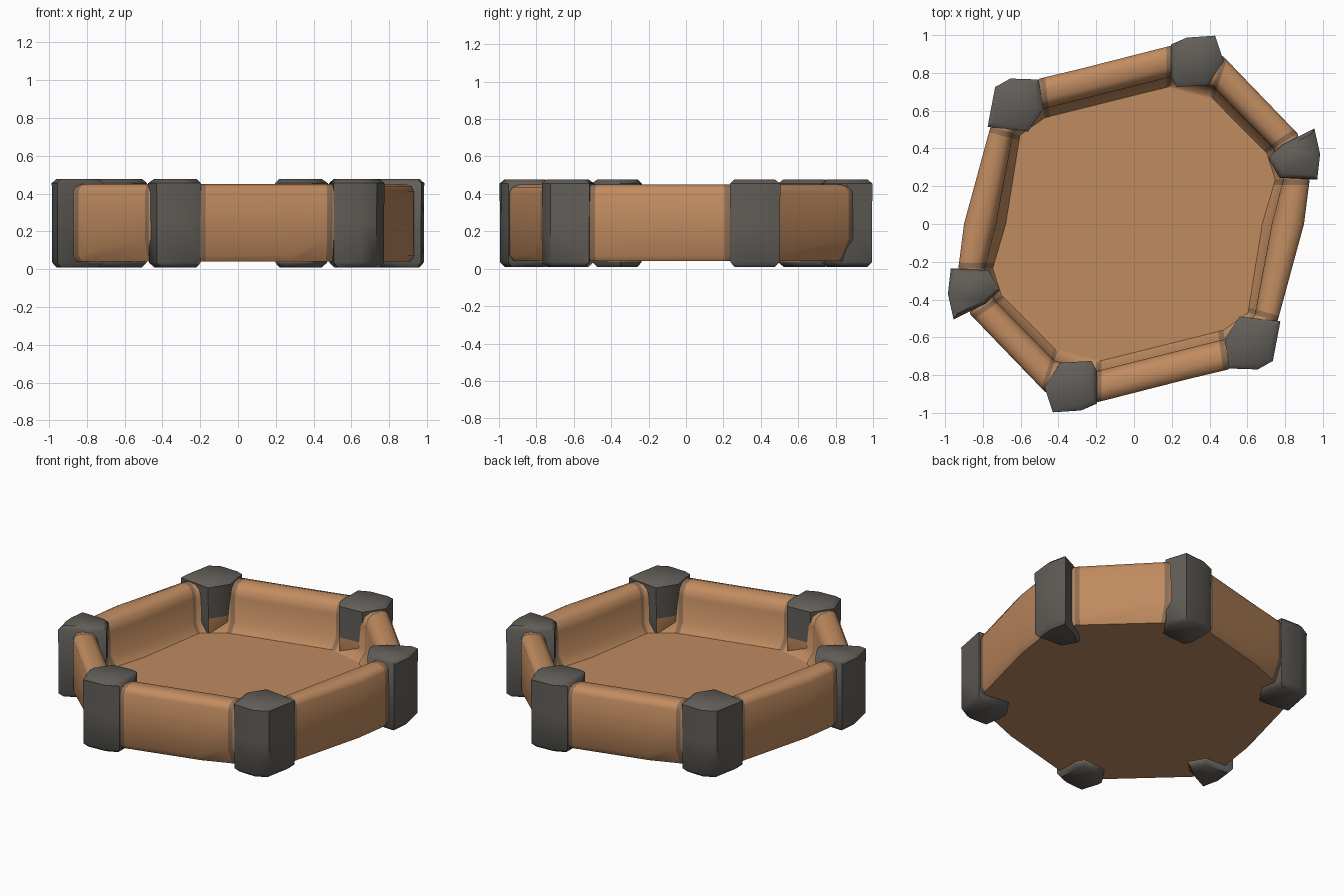
import bpy, bmesh, math
from mathutils import Vector

cube = bpy.data.objects.get("Cube")
if cube:
    bpy.data.objects.remove(cube, do_unlink=True)


def material(name, rgb):
    m = bpy.data.materials.new(name)
    m.use_nodes = True
    m.diffuse_color = (*rgb, 1)
    m.node_tree.nodes["Principled BSDF"].inputs["Base Color"].default_value = (*rgb, 1)
    return m


TAN = material("tan clay", (0.53, 0.26, 0.117))
GREY = material("charcoal", (0.122, 0.113, 0.1))
BLEND = material("dusty brown", (0.27, 0.155, 0.088))


def finish(bm, name, mats, angle):
    bmesh.ops.recalc_face_normals(bm, faces=bm.faces)
    mesh = bpy.data.meshes.new(name)
    bm.to_mesh(mesh)
    bm.free()
    obj = bpy.data.objects.new(name, mesh)
    bpy.context.collection.objects.link(obj)
    for m in mats:
        mesh.materials.append(m)
    bpy.ops.object.select_all(action='DESELECT')
    obj.select_set(True)
    bpy.context.view_layer.objects.active = obj
    bpy.ops.object.shade_smooth_by_angle(angle=math.radians(angle))
    return obj


def bridge(bm, a, b):
    n = len(a)
    return [bm.faces.new((a[k], a[(k + 1) % n], b[(k + 1) % n], b[k])) for k in range(n)]


# Wall spans for half the ring: outer x, y, inner x, y, lower chamfer height
SPANS = [
    [(-.20, -.945, -.20, -.78, .07), (.29, -.82, .28, -.66, .08), (.50, -.77, .48, -.61, .17)],
    [(.76, -.515, .64, -.48, .07), (.90, 0, .73, 0, .07), (.93, .235, .79, .235, .07)],
    [(.865, .48, .74, .40, .07), (.47, .89, .42, .725, .16)],
]


def tray():
    stations, dusty = [], set()
    for sign in (1, -1):
        for span in SPANS:
            pts = [Vector((sign * a, sign * b, sign * c, sign * d, h)[:4]) for a, b, c, d, h in span]
            chamfer = [s[4] for s in span]

            # narrow dusty strip at each end of the wall
            def near(i, j):
                t = 0.03 / (pts[j] - pts[i]).xy.length
                return pts[i].lerp(pts[j], t), chamfer[i] + t * (chamfer[j] - chamfer[i])
            row = list(zip(pts, chamfer))
            row.insert(1, near(0, 1))
            row.insert(len(row) - 1, near(-1, -2))
            dusty.update((len(stations), len(stations) + len(row) - 2))
            stations += row

    # rounded wall section: (share of the way inward, height)
    bm = bmesh.new()
    loops = []
    for p, h in stations:
        outer, inner = Vector((p[0], p[1])), Vector((p[2], p[3]))
        section = [(.35 * h / .17, .04), (0, h), (0, .41), (.1, .437), (.35, .45),
                   (.7, .445), (.92, .42), (1, .37), (1.02, .21), (1.3, .155)]
        loops.append([bm.verts.new((*outer.lerp(inner, s), z)) for s, z in section])
    rings = list(zip(*loops))
    for a, b in zip(rings, rings[1:]):
        for k, face in enumerate(bridge(bm, a, b)):
            face.material_index = 1 if k in dusty else 0
    bm.faces.new(rings[0])    # underside
    bm.faces.new(rings[-1])   # floor
    finish(bm, "tray", [TAN, BLEND], 50)


# Footprints of three corner posts; the other three are half-turn copies
POSTS = {
    "front": [(-.475, -.86), (-.39, -.735), (-.225, -.725), (-.195, -.78),
              (-.195, -.95), (-.28, -.987), (-.43, -.997)],
    "front_left": [(.48, -.61), (.56, -.49), (.775, -.515), (.735, -.725),
                   (.655, -.77), (.505, -.765)],
    "left": [(.71, .35), (.785, .42), (.955, .505), (.985, .37), (.97, .235), (.77, .245)],
}
OPPOSITE = {"front": "back", "front_left": "back_right", "left": "right"}


def corner_post(name, outline):
    bm = bmesh.new()
    pts = [Vector(p) for p in outline]
    mid = sum(pts, Vector((0, 0))) / len(pts)
    rings = []
    for z, s in ((.01, .8), (.035, .98), (.25, .98), (.455, 1), (.477, .8)):
        rings.append([bm.verts.new((*mid.lerp(p, s), z)) for p in pts])
    for level, (a, b) in enumerate(zip(rings, rings[1:])):
        for face in bridge(bm, a, b):
            # lower part facing the bowl blends into the floor
            c = face.calc_center_median().xy
            inward = (c - mid).normalized().dot(mid.normalized()) < -.6
            face.material_index = 1 if level == 1 and inward else 0
    bm.faces.new(rings[0])
    bm.faces.new(rings[-1])
    finish(bm, name, [GREY, TAN], 48)


tray()
for side, outline in POSTS.items():
    corner_post(side + "_corner_post", outline)
    corner_post(OPPOSITE[side] + "_corner_post", [(-x, -y) for x, y in outline])
